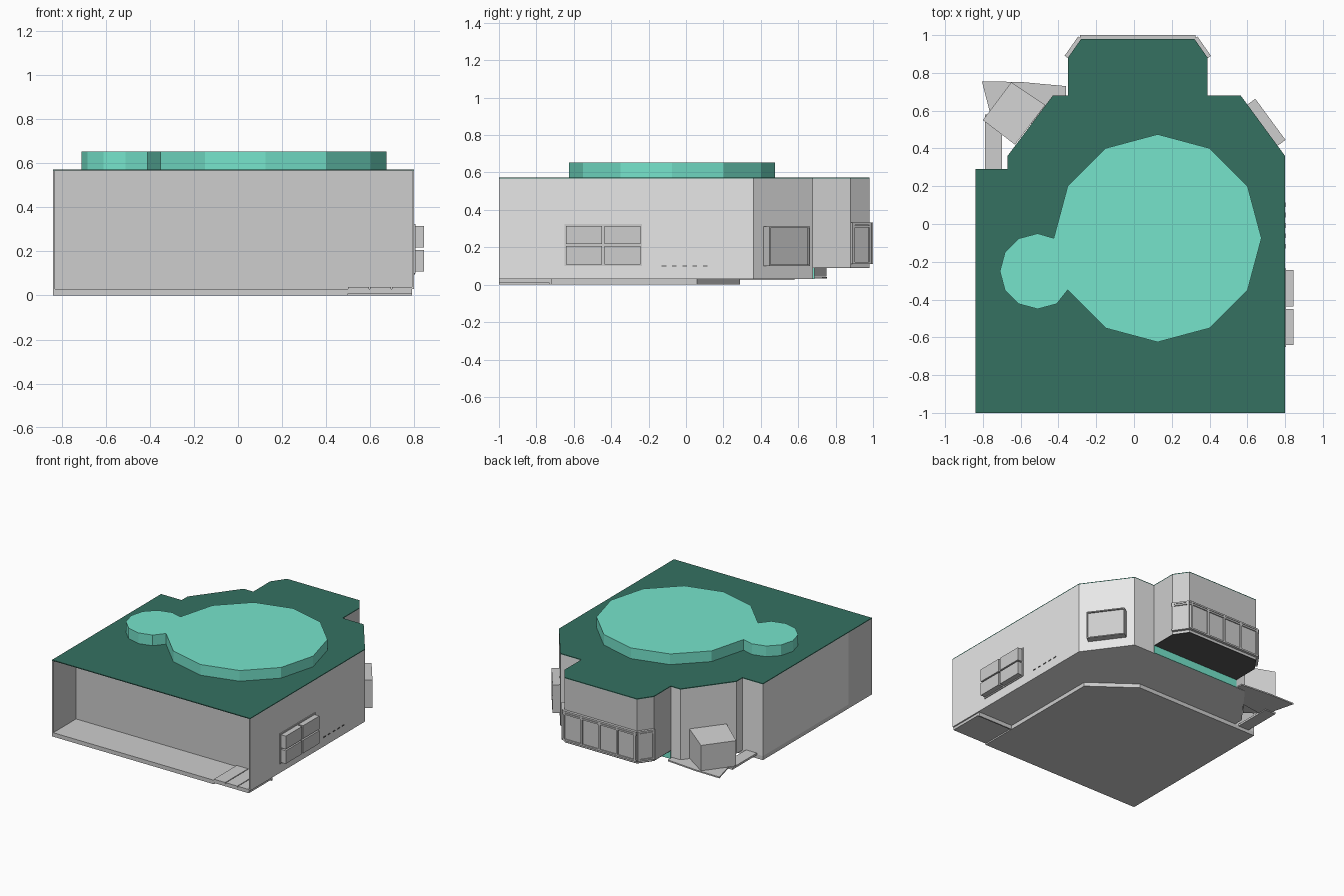
import bpy
import bmesh
from math import cos, sin, radians
from mathutils import Vector

cube = bpy.data.objects.get("Cube")
if cube:
    bpy.data.objects.remove(cube, do_unlink=True)


def material(name, r, g, b):
    m = bpy.data.materials.new(name)
    m.use_nodes = True
    m.diffuse_color = (r, g, b, 1)
    m.node_tree.nodes["Principled BSDF"].inputs["Base Color"].default_value = (r, g, b, 1)
    return m


LIGHT = material("light wall", 0.8, 0.8, 0.8)
GREY = material("grey trim", 0.61, 0.61, 0.61)
GREEN = material("dark green roof", 0.035, 0.165, 0.12)
MINT = material("mint", 0.18, 0.775, 0.6)
DARK = material("charcoal", 0.1, 0.1, 0.1)


def prism(name, points, z0, z1, mat):
    """Extrude a flat outline; z1 is a height or one height per point."""
    tops = z1 if isinstance(z1, (list, tuple)) else [z1] * len(points)
    bm = bmesh.new()
    low = [bm.verts.new((x, y, z0)) for x, y in points]
    high = [bm.verts.new((p[0], p[1], z)) for p, z in zip(points, tops)]
    bm.faces.new(low[::-1])
    bm.faces.new(high)
    for i in range(len(points)):
        j = (i + 1) % len(points)
        bm.faces.new((low[i], low[j], high[j], high[i]))
    bmesh.ops.recalc_face_normals(bm, faces=bm.faces)
    mesh = bpy.data.meshes.new(name)
    bm.to_mesh(mesh)
    bm.free()
    mesh.materials.append(mat)
    obj = bpy.data.objects.new(name, mesh)
    bpy.context.collection.objects.link(obj)
    return obj


def box(name, x0, x1, y0, y1, z0, z1, mat):
    return prism(name, [(x0, y0), (x1, y0), (x1, y1), (x0, y1)], z0, z1, mat)


def wall_box(name, a, b, t0, t1, z0, z1, depth, mat=GREY):
    """Box standing out from the wall line a-b, between fractions t0 and t1."""
    a, b = Vector(a), Vector(b)
    d = (b - a).normalized()
    out = Vector((d.y, -d.x)) * depth
    p, q = a.lerp(b, t0), a.lerp(b, t1)
    return prism(name, [p, p + out, q + out, q], z0, z1, mat)


# Outlines, counter-clockwise
bay = [(0.39, 0.68), (0.39, 0.88), (0.32, 0.98), (-0.28, 0.98), (-0.35, 0.88), (-0.35, 0.68)]
right_edge = [(0.8, 0.36), (0.565, 0.68)]
left_edge = [(-0.43, 0.68), (-0.67, 0.36), (-0.67, 0.29), (-0.84, 0.29)]
TOP = 0.567

# Main shell, open at the front
prism("main_walls", [(-0.84, -0.72), (0.8, -0.72)] + right_edge + left_edge, 0.03, TOP, LIGHT)
box("left_front_wall", 0.79, 0.8, -1, -0.72, 0.03, TOP, LIGHT)
box("right_front_wall", -0.84, -0.83, -1, -0.72, 0, TOP, GREY)
box("front_partition", -0.83, 0.79, -0.73, -0.72, 0, TOP, GREY)
prism("roof", [(-0.84, -1), (0.8, -1)] + right_edge + bay + left_edge, TOP, 0.573, GREEN)

# Floor slab and raised front boards
prism("floor_slab", [(-0.84, -1), (0.5, -1), (0.5, 0.06), (0.19, 0.29), (-0.84, 0.29)],
      0, 0.03, GREY)
for i in range(3):
    x = 0.5 + i * 0.1
    box("front_board", x, min(x + 0.094, 0.79), -1, -0.73, 0.015, 0.038, GREY)
box("board_base", 0.5, 0.79, -1, -0.72, 0.01, 0.03, GREY)

# Roof pool: large and small twelve-sided discs joined
big = [(0.125 + 0.55 * cos(radians(a)), -0.075 + 0.55 * sin(radians(a)))
       for a in range(210, 541, 30)]
small = [(-0.51 + 0.2 * cos(radians(a)), -0.25 + 0.2 * sin(radians(a)))
         for a in range(90, 301, 30)]
prism("roof_raised_top", big + small, 0.573, 0.653, MINT)

# Rear bay
prism("bay", bay, 0.093, TOP, GREY)
prism("bay_underside", bay, 0.088, 0.093, DARK)
box("bay_plinth", -0.35, 0.39, 0.68, 0.686, 0.03, 0.088, MINT)

# Bay window band with rails and posts
for a, b, panes in zip(bay[1:4], bay[2:5], (1, 4, 1)):
    wall_box("bay_window_glass", a, b, 0, 1, 0.115, 0.325, 0.012)
    for z in (0.11, 0.305, 0.32):
        wall_box("bay_window_rail", a, b, -0.01, 1.01, z, z + 0.012, 0.02)
    length = (Vector(b) - Vector(a)).length
    w = 0.014 / length
    for i in range(panes + 1):
        t = i / panes * (1 - w)
        wall_box("bay_window_post", a, b, t, t + w, 0.11, 0.33, 0.02)

# Four-pane window on the side wall
a, b = (0.8, -0.65), (0.8, -0.235)
wall_box("side_window_back", a, b, 0, 1, 0.1, 0.325, 0.006)
for t in (0.02, 0.515):
    for z in (0.108, 0.217):
        wall_box("side_window_pane", a, b, t, t + 0.465, z, z + 0.098, 0.045)

# Boxed window on the slanted wall
a, b = right_edge
wall_box("corner_window_box", a, b, 0.17, 0.85, 0.1, 0.31, 0.04)
for t in (0.17, 0.83):
    wall_box("corner_window_side", a, b, t, t + 0.02, 0.1, 0.31, 0.052)
for z in (0.1, 0.302):
    wall_box("corner_window_rail", a, b, 0.17, 0.85, z, z + 0.008, 0.052)

# Row of small vents
for i in range(5):
    y = -0.13 + i * 0.055
    box("vent", 0.8, 0.803, y, y + 0.025, 0.096, 0.103, DARK)

# Rear entrance: sloped hood and ground plates
prism("entrance_hood", [(-0.65, 0.75), (-0.8, 0.55), (-0.63, 0.42), (-0.47, 0.63)],
      0.045, (0.235, 0.235, 0.265, 0.265), GREY)
prism("entrance_plate", [(-0.805, 0.755), (-0.74, 0.5), (-0.54, 0.53), (-0.43, 0.68),
                         (-0.36, 0.68), (-0.36, 0.73), (-0.6, 0.752)], 0.032, 0.042, GREY)
box("entrance_path", -0.79, -0.7, 0.29, 0.58, 0.025, 0.04, GREY)
